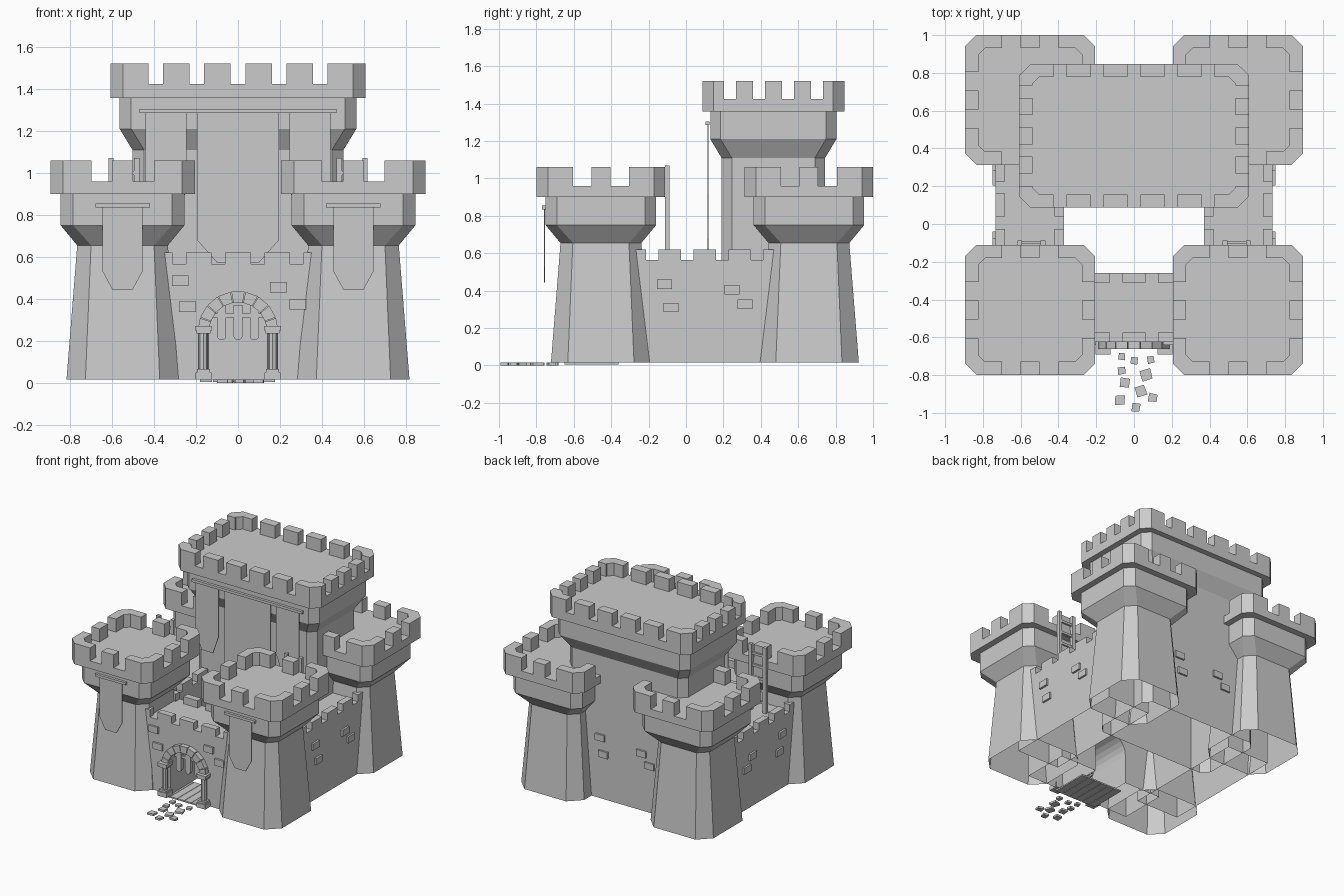
import bpy, bmesh, math, random
from mathutils import Vector

if "Cube" in bpy.data.objects:
    bpy.data.objects.remove(bpy.data.objects["Cube"], do_unlink=True)

stone = bpy.data.materials.new("grey_stone")
stone.use_nodes = True
stone.diffuse_color = (0.6, 0.6, 0.6, 1)
bsdf = stone.node_tree.nodes["Principled BSDF"]
bsdf.inputs["Base Color"].default_value = (0.6, 0.6, 0.6, 1)
bsdf.inputs["Roughness"].default_value = 0.9
GROUND = 0.015


def finish(bm, name, open_bottom=False):
    bmesh.ops.recalc_face_normals(bm, faces=bm.faces)
    if open_bottom:
        low = [f for f in bm.faces if all(v.co.z < GROUND + 0.001 for v in f.verts)]
        bmesh.ops.delete(bm, geom=low, context='FACES')
    mesh = bpy.data.meshes.new(name)
    bm.to_mesh(mesh)
    bm.free()
    mesh.materials.append(stone)
    obj = bpy.data.objects.new(name, mesh)
    bpy.context.collection.objects.link(obj)
    return obj


def prism(bm, pts, a, b, axis='z'):
    """Extrude a 2D outline from a to b along an axis."""
    place = {'z': lambda u, v, w: (u, v, w),
             'y': lambda u, v, w: (u, w, v),
             'x': lambda u, v, w: (w, u, v)}[axis]
    lo = [bm.verts.new(place(u, v, a)) for u, v in pts]
    hi = [bm.verts.new(place(u, v, b)) for u, v in pts]
    bm.faces.new(lo)
    bm.faces.new(hi[::-1])
    for i in range(len(pts)):
        j = (i + 1) % len(pts)
        bm.faces.new((lo[i], lo[j], hi[j], hi[i]))


def box(bm, x0, x1, y0, y1, z0, z1):
    prism(bm, [(x0, y0), (x1, y0), (x1, y1), (x0, y1)], z0, z1)


def octagon(cx, cy, hx, hy, c):
    q = [(hx, hy - c), (hx - c, hy)]
    pts = q + [(-x, y) for x, y in q[::-1]]
    pts += [(-x, -y) for x, y in pts]
    return [(cx + x, cy + y) for x, y in pts]


def loft(bm, cx, cy, rings):
    """Stack chamfered rectangles; open below, capped above."""
    loops = [[bm.verts.new((x, y, z)) for x, y in octagon(cx, cy, hx, hy, c)]
             for hx, hy, c, z in rings]
    for lo, hi in zip(loops, loops[1:]):
        for i in range(8):
            j = (i + 1) % 8
            bm.faces.new((lo[i], lo[j], hi[j], hi[i]))
    bm.faces.new(loops[-1])


def battlements(bm, cx, cy, hx, hy, z0, z1, lx, ly, nx, ny, wx, wy, t=0.07, c=0.06, ci=0.035):
    """L-shaped corner merlons plus evenly spaced ones along each side."""
    corner = [(lx, 0), (c, 0), (0, c), (0, ly), (t, ly), (t, t + ci), (t + ci, t), (lx, t)]
    for sx in (-1, 1):
        for sy in (-1, 1):
            prism(bm, [(cx + sx * (hx - u), cy + sy * (hy - v)) for u, v in corner], z0, z1)
    gx = (2 * (hx - lx) - nx * wx) / (nx + 1)
    gy = (2 * (hy - ly) - ny * wy) / (ny + 1)
    for s in (-1, 1):
        for i in range(nx):
            x = cx - hx + lx + gx + i * (wx + gx)
            ya, yb = sorted((cy + s * hy, cy + s * (hy - t)))
            box(bm, x, x + wx, ya, yb, z0, z1)
        for i in range(ny):
            y = cy - hy + ly + gy + i * (wy + gy)
            xa, xb = sorted((cx + s * hx, cx + s * (hx - t)))
            box(bm, xa, xb, y, y + wy, z0, z1)


def banner(name, x, y, width, top, taper, bottom, rod=0.0):
    h = width / 2
    bm = bmesh.new()
    prism(bm, [(x - h, top), (x - h, taper), (x - h / 2, bottom),
               (x + h / 2, bottom), (x + h, taper), (x + h, top)], y - 0.003, y + 0.003, 'y')
    if rod:
        box(bm, x - rod, x + rod, y - 0.012, y + 0.008, top - 0.005, top + 0.015)
    finish(bm, name)


# Four corner towers
for sx, side in ((1, "left"), (-1, "right")):
    for cy, end in ((-0.455, "front"), (0.657, "back")):
        cx = sx * 0.55
        bm = bmesh.new()
        loft(bm, cx, cy, [(0.267, 0.267, 0.09, GROUND), (0.216, 0.216, 0.066, 0.655),
                          (0.295, 0.295, 0.06, 0.75), (0.295, 0.295, 0.06, 0.9),
                          (0.344, 0.344, 0.06, 0.9), (0.344, 0.344, 0.06, 0.96)])
        battlements(bm, cx, cy, 0.344, 0.344, 0.96, 1.06, 0.195, 0.195, 1, 1, 0.1, 0.1)
        finish(bm, f"{end}_{side}_tower")
    banner(f"{side}_tower_banner", sx * 0.55, -0.757, 0.19, 0.84, 0.53, 0.443, rod=0.13)

# Keep
KY = 0.467
bm = bmesh.new()
loft(bm, 0, KY, [(0.503, 0.277, 0.055, GROUND), (0.503, 0.277, 0.055, 1.11),
                 (0.564, 0.337, 0.055, 1.21), (0.564, 0.337, 0.055, 1.357),
                 (0.608, 0.38, 0.06, 1.357), (0.608, 0.38, 0.06, 1.424)])
battlements(bm, 0, KY, 0.608, 0.38, 1.424, 1.52, 0.181, 0.115, 4, 3, 0.127, 0.09)
finish(bm, "keep")
banner("keep_centre_banner", 0, 0.117, 0.39, 1.29, 0.68, 0.57, rod=0.47)
for s, side in ((1, "left"), (-1, "right")):
    banner(f"keep_{side}_banner", s * 0.342, 0.117, 0.195, 1.29, 0.92, 0.78)

# Gate wall with an arched passage
WALK, CREST, PITCH, MERLON = 0.565, 0.62, 0.187, 0.122
SPRING, R_IN, R_OUT = 0.245, 0.138, 0.192
arch = [(R_IN * math.cos(a), SPRING + R_IN * math.sin(a))
        for a in (math.pi * i / 12 for i in range(13))]
bm = bmesh.new()
outline = [(0.45, GROUND), (R_IN, GROUND)] + arch + [(-R_IN, GROUND), (-0.45, GROUND),
                                                     (-0.45, WALK), (0.45, WALK)]
prism(bm, outline, -0.625, -0.26, 'y')
for k in range(-2, 3):
    for y in (-0.625, -0.31):
        box(bm, k * PITCH - MERLON / 2, k * PITCH + MERLON / 2, y, y + 0.05, WALK, CREST)
finish(bm, "gate_wall", open_bottom=True)

# Side walls with merlons on both edges
for s, side in ((1, "left"), (-1, "right")):
    bm = bmesh.new()
    x0, x1 = sorted((s * 0.37, s * 0.733))
    box(bm, x0, x1, -0.4, 0.6, GROUND, WALK)
    for k in range(-2, 3):
        y = 0.1 + k * PITCH
        for x in (x0, x1 - 0.05):
            box(bm, x, x + 0.05, y - MERLON / 2, y + MERLON / 2, WALK, CREST)
    finish(bm, f"{side}_wall", open_bottom=True)

# Raised bricks: centre along the wall, height
bm = bmesh.new()
for x, z in ((-0.275, 0.485), (-0.24, 0.362), (0.193, 0.455), (0.285, 0.375)):
    box(bm, x - 0.04, x + 0.04, -0.64, -0.6, z - 0.025, z + 0.025)
    box(bm, -x * 0.75 - 0.04, -x * 0.75 + 0.04, 0.72, 0.758, z - 0.025, z + 0.025)
for y, z in ((-0.115, 0.435), (-0.08, 0.31), (0.245, 0.405), (0.315, 0.327)):
    for s in (-1, 1):
        xa, xb = sorted((s * 0.7, s * 0.748))
        box(bm, xa, xb, y - 0.04, y + 0.04, z - 0.025, z + 0.025)
finish(bm, "raised_bricks")

# Arch stones over the gate
bm = bmesh.new()
N = 9
for i in range(N):
    a, b = math.pi * (i + 0.03) / N, math.pi * (i + 0.97) / N
    prism(bm, [(r * math.cos(t), SPRING + r * math.sin(t))
               for r, t in ((R_IN, a), (R_OUT, a), (R_OUT, b), (R_IN, b))], -0.662, -0.6, 'y')
finish(bm, "gate_arch")

# Gate columns
for s, side in ((1, "left"), (-1, "right")):
    bm = bmesh.new()
    x, y = s * 0.165, -0.65
    for z0, z1, h in ((GROUND, 0.05, 0.038), (0.05, 0.065, 0.031),
                      (0.235, 0.248, 0.033), (0.248, 0.27, 0.04)):
        box(bm, x - h, x + h, y - h, y + h, z0, z1)
    prism(bm, [(x + 0.022 * math.cos(k * math.pi / 4), y + 0.022 * math.sin(k * math.pi / 4))
               for k in range(8)], 0.065, 0.235)
    finish(bm, f"{side}_gate_column")

# Raised portcullis with rounded bar ends
bm = bmesh.new()
for x in (-0.078, 0, 0.078):
    tip = [(x + 0.022 * math.cos(a), 0.225 + 0.022 * math.sin(a))
           for a in (math.pi * (1 + i / 6) for i in range(7))]
    prism(bm, tip + [(x + 0.022, 0.37), (x - 0.022, 0.37)], -0.61, -0.585, 'y')
box(bm, -0.125, 0.125, -0.605, -0.59, 0.31, 0.33)
finish(bm, "portcullis")

# Threshold planks
bm = bmesh.new()
for i in range(6):
    x = -0.18 + i * 0.06
    box(bm, x, x + 0.057, -0.65, -0.36, 0.004, GROUND)
finish(bm, "threshold_planks")

# Ladders behind the front towers
for s, side in ((1, "left"), (-1, "right")):
    bm = bmesh.new()
    for x in (s * 0.605, s * 0.482):
        box(bm, x - 0.013, x + 0.013, -0.113, -0.087, WALK, 1.07)
    for k in range(5):
        z = 0.63 + k * 0.09
        box(bm, s * 0.543 - 0.055, s * 0.543 + 0.055, -0.107, -0.093, z, z + 0.018)
    finish(bm, f"{side}_ladder")

# Flat paving stones before the gate
random.seed(4)
bm = bmesh.new()
for x, y, r in ((-0.065, -0.7, 0.026), (0, -0.722, 0.027), (0.09, -0.718, 0.026),
                (-0.065, -0.775, 0.028), (0.065, -0.8, 0.04), (-0.05, -0.84, 0.036),
                (0.035, -0.885, 0.04), (-0.075, -0.932, 0.037), (0.1, -0.92, 0.031),
                (0.01, -0.972, 0.03)):
    turn = random.uniform(0.5, 1.1)
    pts = [(x + r * random.uniform(0.85, 1.1) * math.cos(turn + k * math.pi / 2),
            y + r * random.uniform(0.85, 1.1) * math.sin(turn + k * math.pi / 2)) for k in range(4)]
    prism(bm, pts, 0, GROUND)
finish(bm, "paving_stones")
